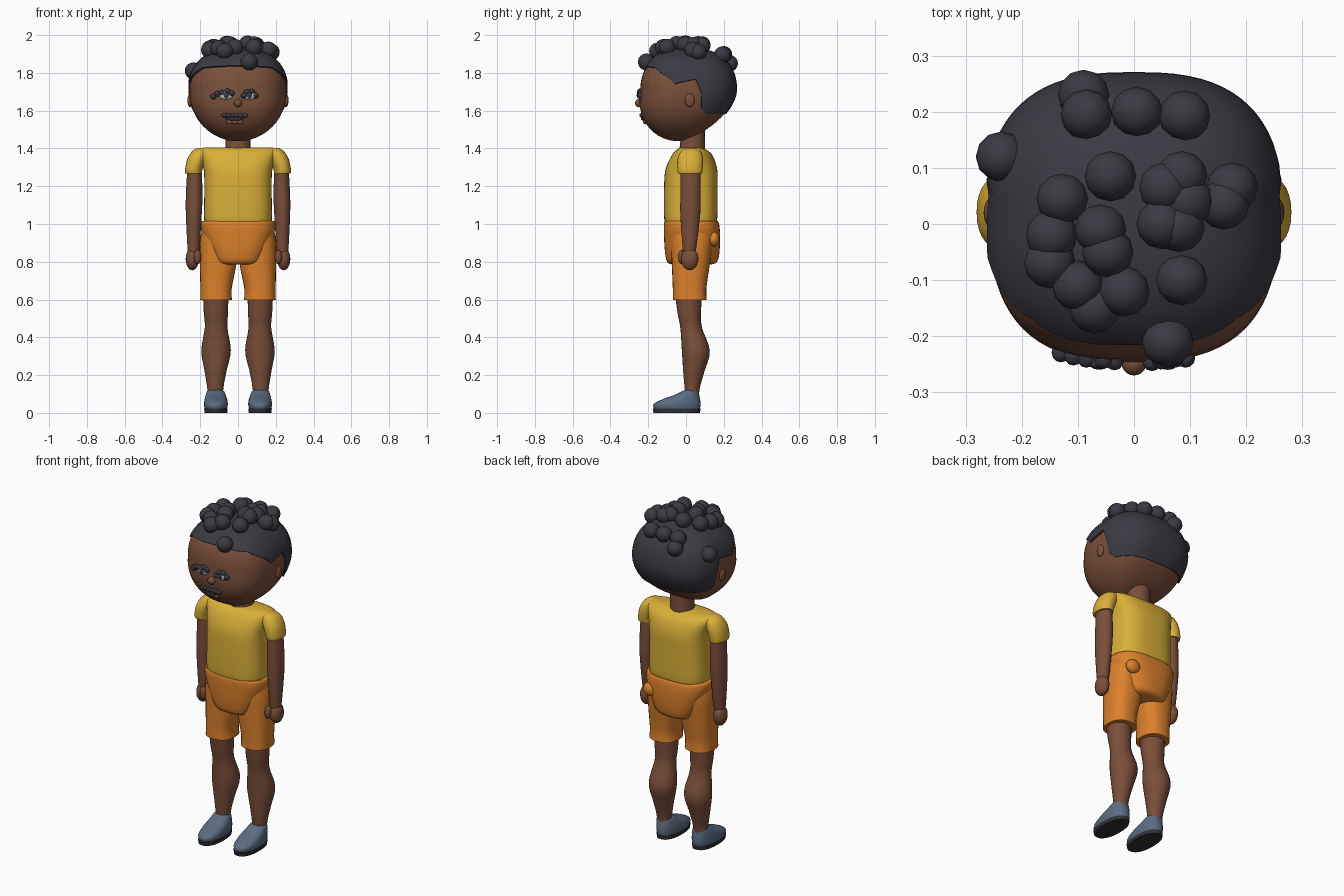
import bpy, math
from mathutils import Vector

if "Cube" in bpy.data.objects:
    bpy.data.objects.remove(bpy.data.objects["Cube"], do_unlink=True)


def material(name, r, g, b):
    m = bpy.data.materials.new(name)
    m.use_nodes = True
    m.diffuse_color = (r, g, b, 1)
    m.node_tree.nodes["Principled BSDF"].inputs["Base Color"].default_value = (r, g, b, 1)
    return m


SKIN = material("brown skin", .195, .078, .042)
HAIR = material("charcoal hair", .042, .042, .056)
SHIRT = material("yellow shirt", .70, .43, .04)
SHORTS = material("orange shorts", .72, .22, .025)
SHOE = material("slate blue shoe", .105, .15, .22)
SOLE = material("dark sole", .03, .03, .04)
WHITE = material("eye white", .6, .6, .6)


def finish(obj, mat, angle=50):
    obj.data.materials.append(mat)
    bpy.ops.object.select_all(action='DESELECT')
    obj.select_set(True)
    bpy.context.view_layer.objects.active = obj
    bpy.ops.object.shade_smooth_by_angle(angle=math.radians(angle))
    return obj


def skin_rings(name, rings, mat, angle=50):
    """Join equal rings of points into a closed, capped mesh (rings run upward)."""
    n = len(rings[0])
    faces = [(k * n + i, k * n + (i + 1) % n, (k + 1) * n + (i + 1) % n, (k + 1) * n + i)
             for k in range(len(rings) - 1) for i in range(n)]
    faces += [tuple(reversed(range(n))), tuple(range((len(rings) - 1) * n, len(rings) * n))]
    me = bpy.data.meshes.new(name)
    me.from_pydata([p for r in rings for p in r], [], faces)
    obj = bpy.data.objects.new(name, me)
    bpy.context.collection.objects.link(obj)
    return finish(obj, mat, angle)


def power(v, p):
    return math.copysign(abs(v) ** p, v)


def loft(name, sections, mat, square=2.0, steps=4, n=28, sx=1):
    """Smooth loft through sections (z, centre x, half width, front y, back y)."""
    s = [Vector(v) for v in sections]
    s = [s[0]] + s + [s[-1]]
    path = []
    for a, b, c, d in zip(s, s[1:], s[2:], s[3:]):
        for k in range(steps):
            t = k / steps
            path.append(b + .5 * t * (c - a + t * (2 * a - 5 * b + 4 * c - d
                                                 + t * (3 * (b - c) + d - a))))
    path.append(s[-1])
    rings = []
    for z, cx, rx, yf, yb in path:
        ring = []
        for i in range(n):
            a = math.tau * i / n
            ring.append((sx * cx + rx * power(math.cos(a), 2 / square),
                         (yf + yb) / 2 + (yb - yf) / 2 * power(math.sin(a), 2 / square), z))
        rings.append(ring)
    return skin_rings(name, rings, mat)


def ball(name, loc, radii, mat, seg=20, rings=12):
    bpy.ops.mesh.primitive_uv_sphere_add(segments=seg, ring_count=rings, location=loc)
    obj = bpy.context.object
    obj.name = name
    obj.scale = radii
    return finish(obj, mat, 80)


# Head: rounded-square plan, egg-shaped height
MID, UP, DOWN, RX, RY = 1.7, .225, .262, .257, .252


def head_point(z, a):
    """Point on the head at height z; angle a runs from the face (0) around."""
    t = min(1, (z - MID) / UP if z > MID else (MID - z) / DOWN)
    e = 2.4 if z > MID else 2.0
    f = max(0, 1 - t ** e) ** (1 / e)
    c, s = math.cos(a), math.sin(a)
    drop = .045 * t if z < MID else 0
    back = f ** 1.5 if z < MID and c < 0 else f
    return Vector((RX * f * power(s, .75), .01 - drop - RY * back * power(c, .75), z))


def face_y(x, z):
    a = min((math.radians(d) for d in range(80)), key=lambda q: abs(head_point(z, q).x - abs(x)))
    return head_point(z, a).y


SEG = 72
angles = [math.tau * i / SEG for i in range(SEG)]
heights = [MID + .02 - (DOWN + .02) * math.cos(math.pi * k / 32) for k in range(17)]
heights += [MID + .02 + (UP - .02) * math.sin(math.pi * k / 32) for k in range(1, 17)]
skin_rings("head", [[head_point(min(max(z, MID - DOWN + .0005), MID + UP - .0005), a)
                     for a in angles] for z in heights], SKIN, 80)

# Hair cap with a shaped hairline
HAIRLINE = [(0, 1.835), (45, 1.825), (65, 1.79), (75, 1.765), (80, 1.74), (95, 1.765),
            (100, 1.70), (105, 1.615), (115, 1.59), (180, 1.585)]


def hairline(a):
    d = math.degrees(a)
    d = min(d, 360 - d)
    for (d0, z0), (d1, z1) in zip(HAIRLINE, HAIRLINE[1:]):
        if d <= d1 + 1e-6:
            return z0 + (z1 - z0) * (d - d0) / (d1 - d0)
    return HAIRLINE[-1][1]


def hair_point(u, a, grow):
    top = MID + UP
    core = Vector((0, .01, 1.69))
    return core + (head_point(top - (top - hairline(a)) * u * u, a) - core) * grow


cap = [[hair_point(1, a, .96) for a in angles]]
cap += [[hair_point(k / 20, a, 1.035) for a in angles] for k in range(20, 0, -1)]
skin_rings("hair_cap", cap, HAIR, 60)

# Curls sitting on the cap
CURLS = [(-.09, .23), (-.085, .195), (.005, .2), (.09, .193), (-.236, .12), (-.042, .085),
         (.055, .065), (.085, .085), (.175, .065), (.16, .035), (-.128, .045), (-.147, -.02),
         (-.15, -.07), (-.06, -.01), (-.047, -.05), (-.1, -.11), (-.018, -.12), (-.07, -.15),
         (.085, -.1), (.06, -.21), (.05, 0), (.08, -.005), (.095, .04)]
for i, (x, y) in enumerate(CURLS):
    rho = min(.99, (abs(x / RX) ** 2.67 + abs((y - .01) / RY) ** 2.67) ** (1 / 2.67))
    z = MID + UP * (1 - rho ** 2.4) ** (1 / 2.4) + .03
    ball(f"curl_{i + 1}", (x, y, z), (.046, .045, .045), HAIR, 12, 8)

# Face
ball("nose", (0, -.248, 1.64), (.022, .022, .022), SKIN)
for x, side in ((-.062, "right"), (.06, "left")):
    ball(f"{side}_eye", (x, face_y(x, 1.68), 1.68), (.036, .014, .022), WHITE)
    ball(f"{side}_pupil", (x, face_y(x, 1.68) - .009, 1.682), (.016, .008, .017), HAIR)
for i, (x, z) in enumerate([(-.13, 1.675), (-.108, 1.69), (-.085, 1.693), (-.055, 1.702),
                            (-.035, 1.692), (.032, 1.68), (.048, 1.698), (.072, 1.7),
                            (.092, 1.68)]):
    ball(f"lash_{i + 1}", (x, face_y(x, z), z), (.017, .018, .016), HAIR, 12, 8)
for i in range(6):
    x = -.07 + .021 * i
    ball(f"upper_lip_{i + 1}", (x, face_y(x, 1.575), 1.575), (.019, .014, .013), HAIR, 12, 8)
ball("lower_lip", (-.017, face_y(0, 1.558), 1.558), (.048, .013, .011), HAIR)
for i in range(3):
    x = -.045 + .028 * i
    ball(f"chin_dimple_{i + 1}", (x, face_y(x, 1.54), 1.54), (.016, .01, .012), SKIN, 12, 8)

# Neck, shirt and hips
loft("neck", [(1.36, 0, .07, -.04, .1), (1.44, 0, .066, -.03, .1), (1.53, 0, .07, -.03, .1)], SKIN)
loft("shirt_body", [(1.0, 0, .175, -.11, .16), (1.04, 0, .18, -.116, .166), (1.2, 0, .178, -.116, .167),
                    (1.29, 0, .182, -.108, .165), (1.36, 0, .2, -.078, .142),
                    (1.392, 0, .205, -.05, .11), (1.406, 0, .18, -.025, .075)], SHIRT, 2.9, n=40)
loft("shorts_hips", [(.785, 0, .1, -.07, .13), (.8, 0, .125, -.1, .165), (.86, 0, .155, -.112, .178),
                     (.95, 0, .19, -.117, .18), (1.0, 0, .197, -.117, .175),
                     (1.015, 0, .19, -.112, .168)], SHORTS, 2.8, n=40)
ball("back_pocket", (.13, .148, .92), (.045, .03, .04), SHORTS)

# Limbs, built once per side
for sx, side in ((1, "left"), (-1, "right")):
    ball(f"{side}_ear", (sx * .254, .02, 1.655), (.014, .026, .036), SKIN)
    loft(f"{side}_sleeve", [(1.268, .235, .044, -.042, .085), (1.29, .234, .046, -.046, .088),
                            (1.34, .22, .05, -.045, .09), (1.382, .2, .046, -.03, .08),
                            (1.403, .19, .025, -.005, .05)], SHIRT, 2.2, sx=sx)
    loft(f"{side}_arm", [(.85, .235, .03, -.015, .05), (.9, .235, .034, -.02, .058),
                         (1.05, .234, .042, -.03, .075), (1.15, .232, .044, -.03, .078),
                         (1.3, .23, .038, -.03, .075)], SKIN, sx=sx)
    ball(f"{side}_hand", (sx * .242, .02, .815), (.035, .046, .06), SKIN)
    ball(f"{side}_thumb", (sx * .214, -.02, .825), (.019, .022, .038), SKIN)
    loft(f"{side}_shorts_leg", [(.597, .116, .084, -.07, .11), (.66, .116, .083, -.07, .108),
                                (.78, .106, .096, -.075, .125), (.9, .102, .1, -.08, .14),
                                (.97, .1, .09, -.08, .14)], SHORTS, 2.4, sx=sx)
    loft(f"{side}_leg", [(.07, .12, .038, .0, .065), (.14, .12, .044, -.008, .075),
                         (.22, .119, .058, -.015, .098), (.33, .116, .078, -.022, .126),
                         (.45, .116, .06, -.03, .085), (.53, .117, .064, -.045, .08),
                         (.64, .118, .068, -.06, .085)], SKIN, sx=sx)
    loft(f"{side}_shoe", [(.018, .117, .058, -.168, .073), (.045, .117, .063, -.172, .077),
                          (.07, .117, .06, -.13, .075), (.095, .118, .053, -.06, .07),
                          (.113, .119, .046, -.025, .066), (.12, .12, .036, -.01, .058)],
         SHOE, 2.3, sx=sx)
    loft(f"{side}_sole", [(0, .117, .06, -.172, .074), (.022, .117, .062, -.176, .077)],
         SOLE, 2.3, steps=1, sx=sx)
